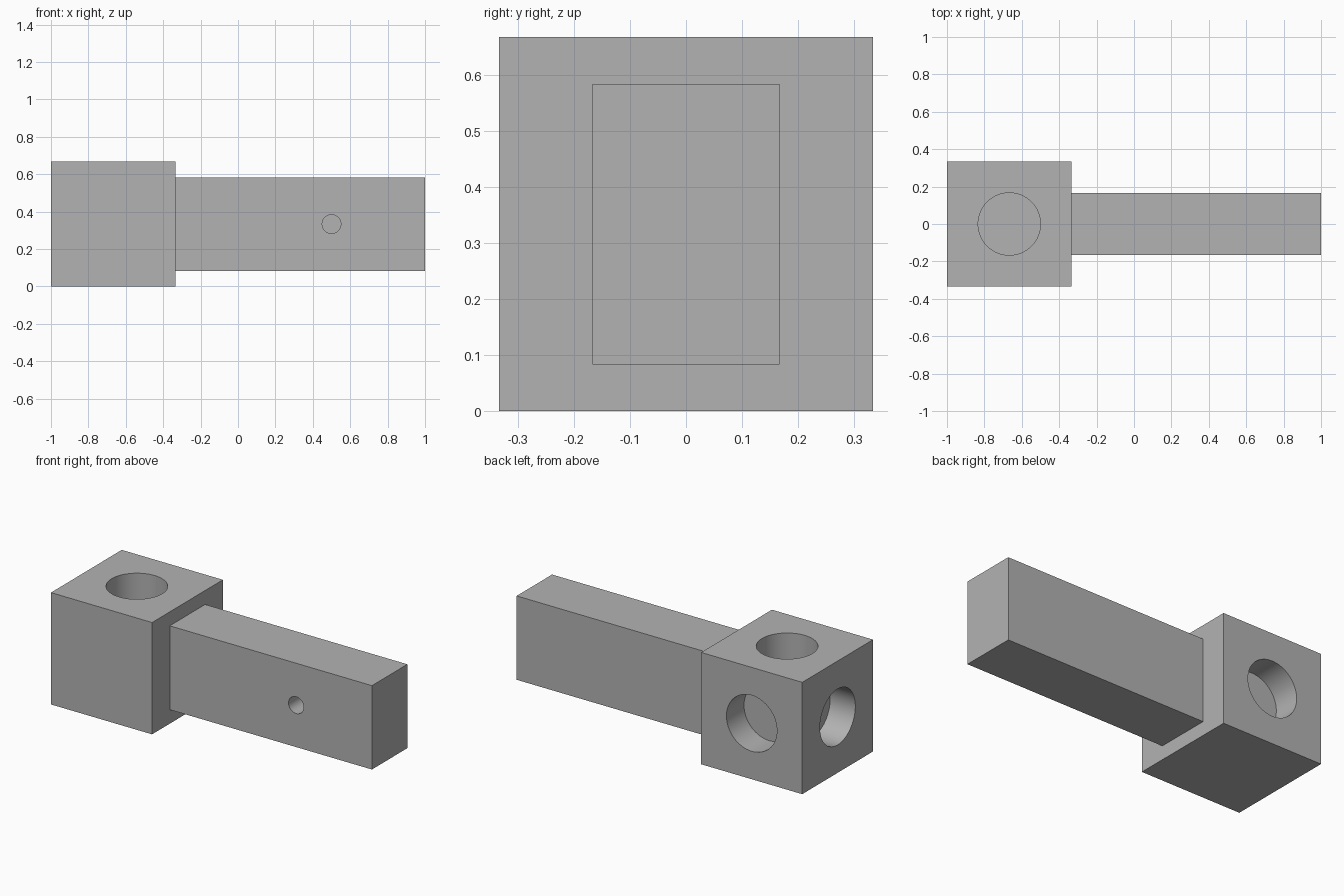
import bpy
from mathutils import Vector

if "Cube" in bpy.data.objects:
    bpy.data.objects.remove(bpy.data.objects["Cube"], do_unlink=True)

GREY = (0.45, 0.45, 0.45, 1)
grey = bpy.data.materials.new("plain grey")
grey.use_nodes = True
grey.diffuse_color = GREY
grey.node_tree.nodes["Principled BSDF"].inputs["Base Color"].default_value = GREY

R = 1 / 6       # socket radius
MID = 1 / 3     # height of the centre line


def block(name, centre, size):
    bpy.ops.mesh.primitive_cube_add(size=1, location=centre)
    ob = bpy.context.object
    ob.name = name
    ob.scale = size
    bpy.ops.object.transform_apply(location=False, rotation=False, scale=True)
    ob.data.materials.append(grey)
    return ob


def drill(target, mouth, outward, radius, depth):
    """Cut a flat-bottomed round hole, starting at the mouth on a face."""
    out = Vector(outward)
    bpy.ops.mesh.primitive_cylinder_add(
        vertices=64, radius=radius, depth=2 * depth, location=mouth,
        rotation=out.to_track_quat('Z', 'Y').to_euler())
    cutter = bpy.context.object
    cutter.name = target.name + "_hole_cutter"
    cutter.data.materials.append(grey)
    cutter.hide_render = True
    cut = target.modifiers.new("hole", 'BOOLEAN')
    cut.operation = 'DIFFERENCE'
    cut.solver = 'EXACT'
    cut.object = cutter
    bpy.context.view_layer.objects.active = target
    bpy.ops.object.modifier_apply(modifier=cut.name)
    bpy.data.objects.remove(cutter, do_unlink=True)


# Cube head with blind sockets in its top, back and outer end
head = block("socket_head", (-2 / 3, 0, MID), (2 / 3, 2 / 3, 2 / 3))
for direction in ((0, 0, 1), (0, 1, 0), (-1, 0, 0)):
    mouth = Vector((-2 / 3, 0, MID)) + Vector(direction) * MID
    drill(head, mouth, direction, R, R - 0.001)

# Rectangular arm with a small blind pin hole in its front
arm = block("arm", (MID, 0, MID), (4 / 3, 1 / 3, 0.5))
drill(arm, (0.5, -R, MID), (0, -1, 0), 0.05, R)

# Smooth hole walls with sharp rims
for ob in (head, arm):
    bpy.ops.object.select_all(action='DESELECT')
    ob.select_set(True)
    bpy.context.view_layer.objects.active = ob
    bpy.ops.object.shade_smooth_by_angle(angle=0.6)
